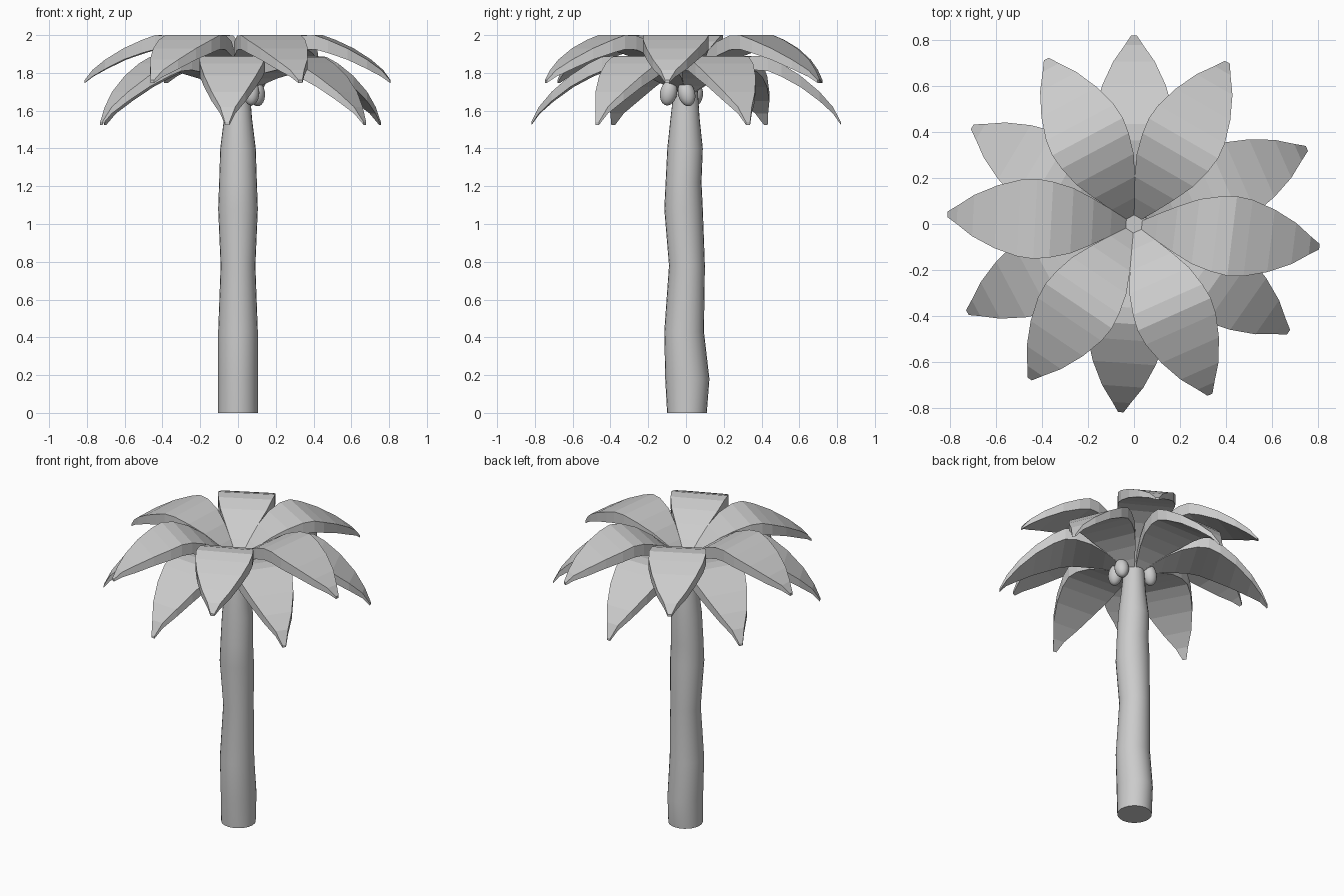
import bpy, bmesh
from math import sin, cos, pi, radians

if "Cube" in bpy.data.objects:
    bpy.data.objects.remove(bpy.data.objects["Cube"])


def make_object(name, bm):
    bmesh.ops.recalc_face_normals(bm, faces=bm.faces)
    mesh = bpy.data.meshes.new(name)
    bm.to_mesh(mesh)
    bm.free()
    ob = bpy.data.objects.new(name, mesh)
    bpy.context.collection.objects.link(ob)
    return ob


def smooth(ob):
    bpy.ops.object.select_all(action='DESELECT')
    ob.select_set(True)
    bpy.context.view_layer.objects.active = ob
    bpy.ops.object.shade_smooth_by_angle(angle=radians(50))


def bridge(bm, a, b):
    n = len(a)
    for i in range(n):
        bm.faces.new((a[i], a[(i + 1) % n], b[(i + 1) % n], b[i]))


# Trunk: stacked rings (z, centre y, radius x, radius y)
rings = [(0, 0.005, 0.105, 0.105), (0.18, 0.007, 0.105, 0.117), (0.43, -0.01, 0.105, 0.105),
         (0.78, 0.005, 0.092, 0.095), (1.08, -0.013, 0.105, 0.102), (1.22, -0.013, 0.1, 0.095),
         (1.4, -0.005, 0.094, 0.094), (1.56, -0.005, 0.074, 0.077), (1.77, 0, 0.058, 0.058)]
bm = bmesh.new()
loops = [[bm.verts.new((rx * cos(2 * pi * i / 24), cy + ry * sin(2 * pi * i / 24), z))
          for i in range(24)] for z, cy, rx, ry in rings]
for a, b in zip(loops, loops[1:]):
    bridge(bm, a, b)
bm.faces.new(loops[0])
bm.faces.new(loops[-1])
smooth(make_object("trunk", bm))


# Leaves: arched slabs, stations of (radius, top z, half width, thickness)
upper = [(0.025, 1.76, 0.014, 0.05), (0.1, 1.84, 0.057, 0.06), (0.18, 1.91, 0.1, 0.07),
         (0.27, 1.965, 0.142, 0.075), (0.36, 1.997, 0.165, 0.075), (0.43, 2.0, 0.174, 0.075),
         (0.5, 1.975, 0.167, 0.07), (0.6, 1.93, 0.137, 0.06), (0.7, 1.87, 0.09, 0.05),
         (0.77, 1.815, 0.04, 0.035), (0.812, 1.762, 0.012, 0.015)]
lower_z = [1.73, 1.79, 1.84, 1.875, 1.89, 1.885, 1.85, 1.785, 1.70, 1.62, 1.54]
lower = [(r * 1.01, z, w, t) for (r, _, w, t), z in zip(upper, lower_z)]


def leaf(name, stations, angle):
    c, s = cos(radians(angle)), sin(radians(angle))
    bm = bmesh.new()
    sections = []
    for r, z, w, t in stations:
        corners = ((-w, z), (w, z), (w, z - t), (-w, z - t))
        sections.append([bm.verts.new((r * c - v * s, r * s + v * c, h)) for v, h in corners])
    for a, b in zip(sections, sections[1:]):
        bridge(bm, a, b)
    bm.faces.new(sections[0])
    bm.faces.new(sections[-1])
    make_object(name, bm)


for i, ang in enumerate((118, 60, -7, -66, -124, 177)):
    leaf(f"upper_leaf_{i + 1}", upper, ang)
for i, ang in enumerate((90, 23.6, -35, -94, -152, 149)):
    leaf(f"lower_leaf_{i + 1}", lower, ang)

# Coconuts hanging under the crown
for i, (loc, rot) in enumerate((((0.07, -0.092, 1.695), (-0.2, 0, 0)),
                                ((0.1, 0.003, 1.69), (0.25, -0.1, 0)),
                                ((-0.085, 0.045, 1.69), (0, 0.2, 0)))):
    bpy.ops.mesh.primitive_uv_sphere_add(segments=20, ring_count=12, radius=1, location=loc, rotation=rot)
    nut = bpy.context.object
    nut.name = f"coconut_{i + 1}"
    nut.scale = (0.043, 0.045, 0.068)
    smooth(nut)
